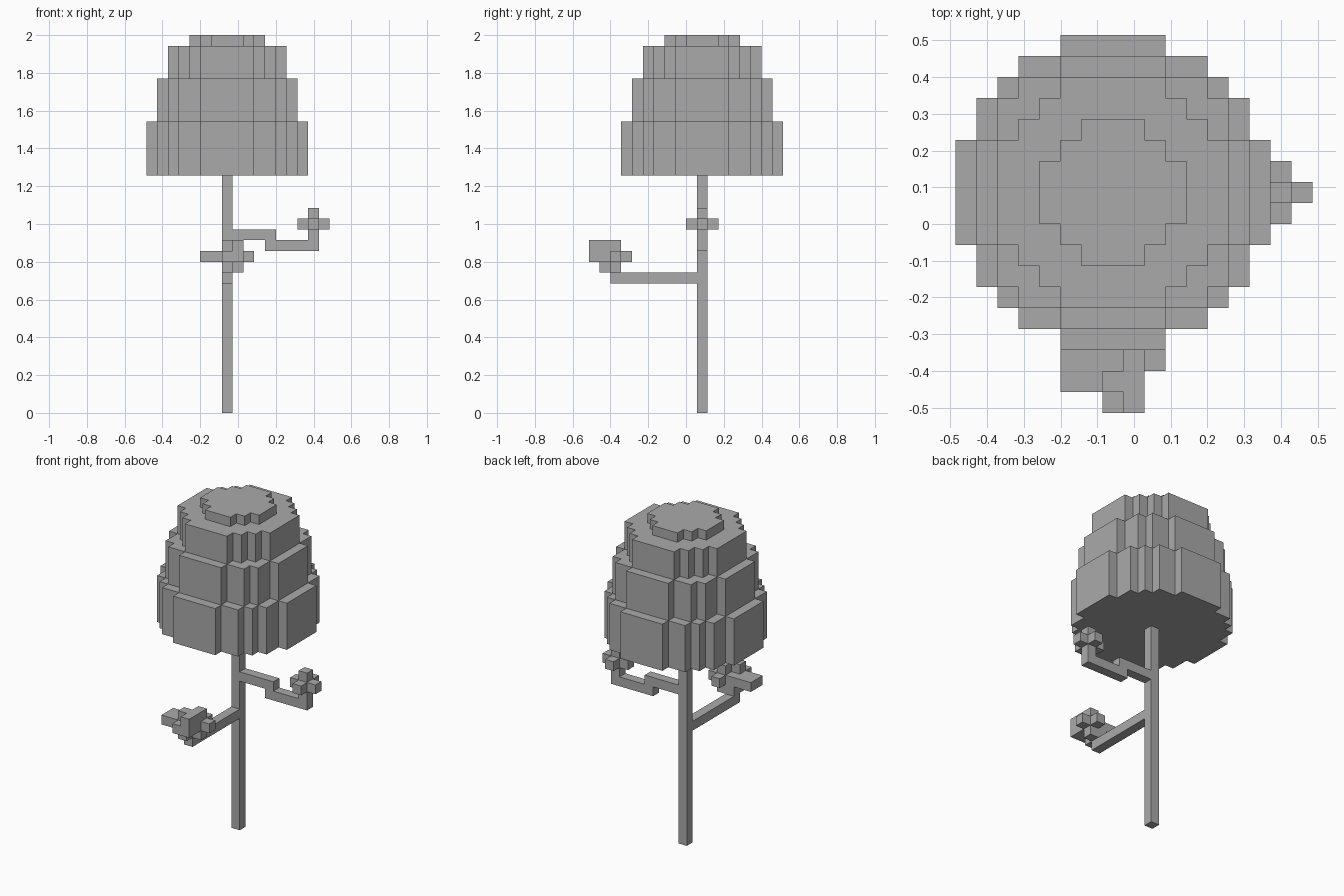
import bpy, bmesh
from mathutils import Vector

U = 2 / 35                                  # edge of one block
ORIGIN = Vector((-8.5, -9, 0))              # block grid corner, in blocks
AXIS = Vector((-1, 1.5, 0))                 # trunk centre, in blocks

old = bpy.data.objects.get("Cube")
if old:
    bpy.data.objects.remove(old, do_unlink=True)

grey = bpy.data.materials.new("plain_grey")
grey.use_nodes = True
grey.diffuse_color = (0.4, 0.4, 0.4, 1)
grey.node_tree.nodes["Principled BSDF"].inputs["Base Color"].default_value = (0.4, 0.4, 0.4, 1)


def finish(name, bm):
    bmesh.ops.recalc_face_normals(bm, faces=bm.faces)
    mesh = bpy.data.meshes.new(name)
    bm.to_mesh(mesh)
    bm.free()
    mesh.materials.append(grey)
    bpy.context.collection.objects.link(bpy.data.objects.new(name, mesh))


def box(x, y, z):
    """All cells in inclusive ranges."""
    return {(i, j, k) for i in range(x[0], x[1] + 1)
            for j in range(y[0], y[1] + 1) for k in range(z[0], z[1] + 1)}


def cross(x, y, z):
    """A cell with its six neighbours."""
    return (box((x - 1, x + 1), (y, y), (z, z)) | box((x, x), (y - 1, y + 1), (z, z))
            | box((x, x), (y, y), (z - 1, z + 1)))


def blocks(name, cells):
    """Skin of a set of cells, with flat regions merged."""
    bm = bmesh.new()
    for cell in cells:
        centre = Vector(cell) + Vector((0.5, 0.5, 0.5)) + ORIGIN
        for axis in range(3):
            for sign in (-1, 1):
                n = Vector((0, 0, 0))
                n[axis] = sign
                if tuple(int(c + d) for c, d in zip(cell, n)) in cells:
                    continue
                a = Vector((0, 0, 0))
                a[(axis + 1) % 3] = 1
                b = n.cross(a)
                bm.faces.new([bm.verts.new((centre + (n + a * s + b * t) / 2) * U)
                              for s, t in ((-1, -1), (1, -1), (1, 1), (-1, 1))])
    bmesh.ops.remove_doubles(bm, verts=bm.verts, dist=U / 100)
    bmesh.ops.dissolve_limit(bm, angle_limit=0.01, verts=bm.verts, edges=bm.edges)
    finish(name, bm)


def tier(name, steps, bottom, top):
    """Stepped round slab; steps are half-widths from the +y end to the +x end."""
    quarter = []
    for i, w in enumerate(steps):
        depth = steps[-1 - i]
        quarter.append((w, depth))
        if i + 1 < len(steps):
            quarter.append((w, steps[-2 - i]))
    ring = list(quarter)
    ring += [(x, -y) for x, y in reversed(quarter)]
    ring += [(-x, -y) for x, y in quarter]
    ring += [(-x, y) for x, y in reversed(quarter)]
    bm = bmesh.new()
    base = bm.faces.new([bm.verts.new((AXIS + Vector((x, y, bottom))) * U) for x, y in ring])
    out = bmesh.ops.extrude_face_region(bm, geom=[base], use_keep_orig=True)
    verts = [g for g in out["geom"] if isinstance(g, bmesh.types.BMVert)]
    bmesh.ops.translate(bm, verts=verts, vec=(0, 0, (top - bottom) * U))
    finish(name, bm)


# Crown of four stepped tiers
tier("crown_bottom", (2.5, 4.5, 5.5, 6.5, 7.5), 22, 27)
tier("crown_lower", (2.5, 4.5, 5.5, 6.5), 27, 31)
tier("crown_upper", (2.5, 3.5, 4.5, 5.5), 31, 34)
tier("crown_cap", (1.5, 2.5, 3.5), 34, 35)

# Trunk
blocks("trunk", box((7, 7), (10, 10), (0, 21)))

# Side branch and its leaf cluster
blocks("side_branch", box((8, 11), (10, 10), (16, 16)) | box((11, 15), (10, 10), (15, 15)))
blocks("side_leaves", cross(15, 10, 17))

# Front branch and its larger leaf cluster
blocks("front_branch", box((7, 7), (2, 9), (12, 12)) | box((7, 7), (2, 2), (13, 13)))
blocks("front_leaves", cross(8, 2, 14) | cross(7, 1, 14)
       | box((5, 6), (1, 2), (14, 14)) | box((8, 8), (0, 1), (14, 15)))
